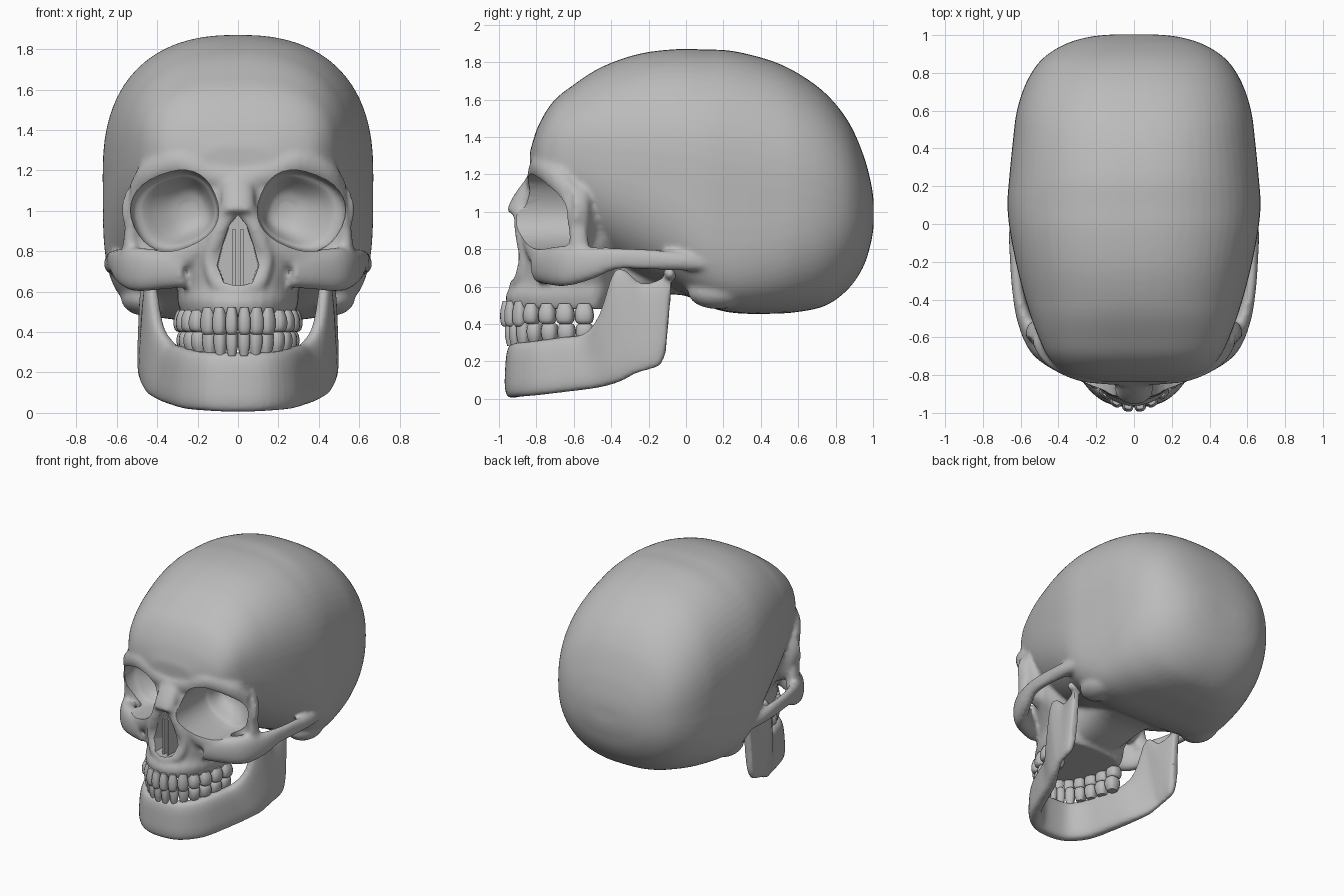
import bpy, bmesh, math
from mathutils import Vector, Matrix

if "Cube" in bpy.data.objects:
    bpy.data.objects.remove(bpy.data.objects["Cube"])

X, Y, Z = Vector((1, 0, 0)), Vector((0, 1, 0)), Vector((0, 0, 1))
bone = bpy.data.materials.new("bone grey")
bone.diffuse_color = (0.5, 0.5, 0.5, 1)
bone.use_nodes = True
bone.node_tree.nodes["Principled BSDF"].inputs["Base Color"].default_value = bone.diffuse_color


def spline(rows, k=4):
    # Catmull-Rom interpolation of equal-length number rows
    out = []
    for i in range(len(rows) - 1):
        p0, p1, p2, p3 = rows[max(i - 1, 0)], rows[i], rows[i + 1], rows[min(i + 2, len(rows) - 1)]
        for j in range(k):
            t = j / k
            out.append([0.5 * (2 * b + (c - a) * t + (2 * a - 5 * b + 4 * c - d) * t * t
                               + (3 * b - a - 3 * c + d) * t ** 3)
                        for a, b, c, d in zip(p0, p1, p2, p3)])
    return out + [list(rows[-1])]


def ring(c, u, v, a, b, n=2.0, b2=None, n2=None, count=32):
    # superellipse; b2 and n2 apply on the negative v side
    pts = []
    for i in range(count):
        t = 2 * math.pi * i / count
        cs, sn = math.cos(t), math.sin(t)
        e = 2 / (n2 if n2 and sn < 0 else n)
        h = b2 if b2 and sn < 0 else b
        pts.append(Vector(c) + u * a * math.copysign(abs(cs) ** e, cs)
                   + v * h * math.copysign(abs(sn) ** e, sn))
    return pts


def loft(bm, rings, sx=1):
    vs = [[bm.verts.new((p.x * sx, p.y, p.z)) for p in r] for r in rings]
    n = len(vs[0])
    for r, s in zip(vs, vs[1:]):
        for i in range(n):
            bm.faces.new((r[i], r[(i + 1) % n], s[(i + 1) % n], s[i]))
    bm.faces.new(vs[0])
    bm.faces.new(vs[-1])


def sweep(bm, rows, up=Z, sx=1):
    # rows: x, y, z, radius sideways, radius along up
    pts = spline(rows)
    rings = []
    for i, p in enumerate(pts):
        t = (Vector(pts[min(i + 1, len(pts) - 1)][:3]) - Vector(pts[max(i - 1, 0)][:3])).normalized()
        side = t.cross(up).normalized()
        rings.append(ring(p[:3], side, side.cross(t), p[3], p[4], 2.3, count=16))
    loft(bm, rings, sx)


def ball(bm, c, r):
    bmesh.ops.create_uvsphere(bm, u_segments=24, v_segments=16, radius=1,
                              matrix=Matrix.Translation(c) @ Matrix.Diagonal((*r, 1)))


def finish(bm, name):
    bmesh.ops.recalc_face_normals(bm, faces=bm.faces)
    me = bpy.data.meshes.new(name)
    bm.to_mesh(me)
    bm.free()
    ob = bpy.data.objects.new(name, me)
    bpy.context.collection.objects.link(ob)
    return ob


def bake(ob):
    dg = bpy.context.evaluated_depsgraph_get()
    me = bpy.data.meshes.new_from_object(ob.evaluated_get(dg))
    ob.modifiers.clear()
    ob.data = me


def blend(ob, size, steps):
    # fuse overlapping parts into one smooth skin
    m = ob.modifiers.new("fuse", 'REMESH')
    m.mode, m.voxel_size = 'VOXEL', size
    s = ob.modifiers.new("soften", 'SMOOTH')
    s.factor, s.iterations = 0.5, steps
    bake(ob)


# braincase: y, half width, top, bottom, lower squareness
bm = bmesh.new()
case = [(-.835, .18, 1.32, 1.13, 2.2), (-.79, .36, 1.46, 1.02, 2.2), (-.71, .45, 1.59, .95, 2.2),
        (-.6, .505, 1.68, .88, 2.4), (-.45, .56, 1.775, .76, 2.5), (-.25, .615, 1.845, .65, 2.8),
        (-.05, .655, 1.87, .58, 3.6), (.1, .67, 1.868, .50, 4.4), (.25, .66, 1.86, .46, 4.6),
        (.45, .64, 1.81, .455, 3.8), (.6, .62, 1.74, .465, 3.1), (.75, .57, 1.63, .50, 2.6),
        (.87, .49, 1.48, .59, 2.3), (.95, .37, 1.30, .71, 2.2), (.99, .24, 1.15, .84, 2.2),
        (1.003, .12, 1.06, .92, 2.2)]
loft(bm, [ring((0, y, (t + b) / 2), X, Z, w, (t - b) / 2,
               2.4 + .3 * min(max((-y - .4) / .3, 0), 1), n2=n, count=64)
          for y, w, t, b, n in spline(case)])

# upper jaw and mid face: z, half width, centre y, depth forward, depth back
face = [(.48, .28, -.5, .45, .09), (.55, .30, -.5, .465, .12), (.62, .305, -.5, .425, .14),
        (.70, .35, -.5, .40, .16), (.8, .42, -.5, .385, .2), (.95, .45, -.45, .415, .2),
        (1.1, .46, -.45, .40, .2), (1.2, .42, -.5, .33, .2)]
loft(bm, [ring((0, c, z), X, -Y, w, f, 2.1, b2=b) for z, w, c, f, b in spline(face)])

# skull base behind the palate
loft(bm, [ring((0, y, z), X, Z, w, h, 3) for y, z, w, h in
          spline([(-.55, .69, .24, .21), (-.35, .71, .23, .2), (-.1, .74, .26, .18), (.15, .7, .3, .18)])])

# nasal bones
sweep(bm, [(0, -.78, 1.17, .09, .06), (0, -.84, 1.10, .085, .06), (0, -.885, 1.03, .085, .06),
           (0, -.915, .98, .08, .05)])

# eye socket stations: y, centre x, half width, half height
socket = spline([(-1.15, .315, .217, .19), (-.62, .315, .214, .187), (-.52, .29, .17, .155),
                 (-.43, .25, .1, .1), (-.40, .24, .04, .04)])
tilt = math.radians(22)
SU, SV = Vector((math.cos(tilt), 0, -math.sin(tilt))), Vector((math.sin(tilt), 0, math.cos(tilt)))

for s in (1, -1):
    # cheekbone and arch
    sweep(bm, [(.26, -.78, .72, .06, .10), (.38, -.73, .71, .06, .10), (.5, -.65, .71, .055, .11),
               (.57, -.52, .725, .045, .09), (.61, -.38, .75, .032, .06), (.625, -.2, .745, .032, .055),
               (.615, .0, .735, .045, .05), (.58, .25, .72, .04, .04)], sx=s)
    # outer rim of the socket
    sweep(bm, [(.53, -.57, .74, .05, .06), (.53, -.575, .88, .035, .05), (.51, -.60, 1.02, .035, .05),
               (.47, -.65, 1.17, .04, .06), (.41, -.65, 1.28, .04, .05)], up=Y, sx=s)
    # brow
    sweep(bm, [(.49, -.62, 1.10, .05, .06), (.43, -.71, 1.19, .05, .06), (.29, -.78, 1.24, .05, .06),
               (.14, -.80, 1.18, .05, .06), (0, -.81, 1.15, .05, .06)], sx=s)
    # lower rim of the socket
    sweep(bm, [(.53, -.6, .77, .04, .05), (.4, -.72, .76, .04, .05), (.26, -.80, .78, .04, .06),
               (.15, -.83, .87, .05, .05), (.09, -.84, .98, .05, .05)], sx=s)
    # side of the nose opening
    sweep(bm, [(.05, -.88, 1.0, .05, .04), (.10, -.875, .88, .04, .04), (.135, -.855, .76, .04, .04),
               (.10, -.88, .64, .04, .04), (0, -.91, .60, .04, .04)], up=Y, sx=s)
    # socket wall
    loft(bm, [ring((cx, y + .02, 1), SU, SV, a + .045, b + .045, 2.4)
              for y, cx, a, b in socket[4:]], s)
    # bump behind the ear
    ball(bm, (s * .46, .17, .57), (.12, .16, .09))
skull = finish(bm, "cranium")
blend(skull, .015, 6)

# cut eye sockets and nose opening
bm = bmesh.new()
for s in (1, -1):
    loft(bm, [ring((cx, y, 1), SU, SV, a, b, 2.4) for y, cx, a, b in socket], s)
half = [(0, .98), (.045, .93), (.085, .82), (.11, .73), (.075, .645), (.02, .63)]
outline = half + [(-x, z) for x, z in half[:0:-1]]
loft(bm, [[Vector((x * k, y, z)) for x, z in outline] for y, k in ((-1.2, 1), (-.62, .9))])
cutter = finish(bm, "socket_cutter")
cutter.hide_render = True
m = skull.modifiers.new("cut", 'BOOLEAN')
m.operation, m.solver, m.object = 'DIFFERENCE', 'EXACT', cutter
bake(skull)
bpy.data.objects.remove(cutter)

# nasal septum
bm = bmesh.new()
for s in (1, -1):
    bmesh.ops.create_cube(bm, size=1, matrix=Matrix.Translation((s * .02, -.75, .765))
                          @ Matrix.Diagonal((.014, .29, .29, 1)))
finish(bm, "nasal_septum")

# lower jaw: top xyz, bottom xyz, half thickness, chin to jaw joint
jaw = [(0, -.91, .30, 0, -.925, .005, .05), (.13, -.89, .30, .14, -.90, .01, .05),
       (.22, -.80, .31, .25, -.79, .02, .05), (.28, -.66, .33, .32, -.62, .04, .05),
       (.33, -.54, .35, .375, -.47, .06, .045), (.39, -.46, .45, .43, -.36, .09, .04),
       (.425, -.39, .67, .46, -.28, .13, .035), (.43, -.33, .69, .465, -.24, .145, .035),
       (.435, -.24, .62, .47, -.19, .16, .035), (.45, -.14, .64, .47, -.14, .18, .035),
       (.46, -.07, .70, .47, -.11, .24, .025)]
full = [(-r[0], r[1], r[2], -r[3], *r[4:]) for r in jaw[:0:-1]] + jaw
st = spline(full)
rings = []
for i, r in enumerate(st):
    top, low = Vector(r[:3]), Vector(r[3:6])
    a, b = st[max(i - 1, 0)], st[min(i + 1, len(st) - 1)]
    t = Vector((b[0] + b[3] - a[0] - a[3], b[1] + b[4] - a[1] - a[4], 0)).normalized()
    rings.append(ring((top + low) / 2, Vector((t.y, -t.x, 0)), (top - low).normalized(),
                      r[6], (top - low).length / 2, 3.2))
bm = bmesh.new()
loft(bm, rings)
for s in (1, -1):
    ball(bm, (s * .465, -.085, .67), (.07, .035, .04))
blend(finish(bm, "lower_jaw"), .012, 4)


# teeth set along an elliptical arch
def teeth(name, rx, ry, cy, z, height, flip):
    bm = bmesh.new()
    step = math.radians(13)
    shape = [(-.5, .55), (-.42, .85), (-.2, 1), (.1, .98), (.35, .8), (.5, .65)]
    for s in (1, -1):
        for i in range(7):
            t = step * (i + .5)
            tan = Vector((rx * math.cos(t), ry * math.sin(t), 0))
            w = step * tan.length * .49
            tan.normalize()
            out = Vector((tan.y, -tan.x, 0))
            d = .036 if i < 3 else .05
            h = height * (1.12 if i < 3 else .9)
            c = Vector((rx * math.sin(t), cy - ry * math.cos(t), z))
            loft(bm, [ring(c + Z * f * h * flip, tan, out, w * k, d * k, 2.8, count=16)
                      for f, k in spline(shape, 2)], s)
    finish(bm, name)


teeth("upper_teeth", .27, .46, -.5, .455, .12, 1)
teeth("lower_teeth", .255, .435, -.5, .35, .12, -1)

# shared colour and shading
for ob in bpy.context.scene.objects:
    ob.data.materials.clear()
    ob.data.materials.append(bone)
    for p in ob.data.polygons:
        p.material_index = 0
    ob.select_set(True)
    bpy.context.view_layer.objects.active = ob
bpy.ops.object.shade_smooth_by_angle(angle=math.radians(40))
